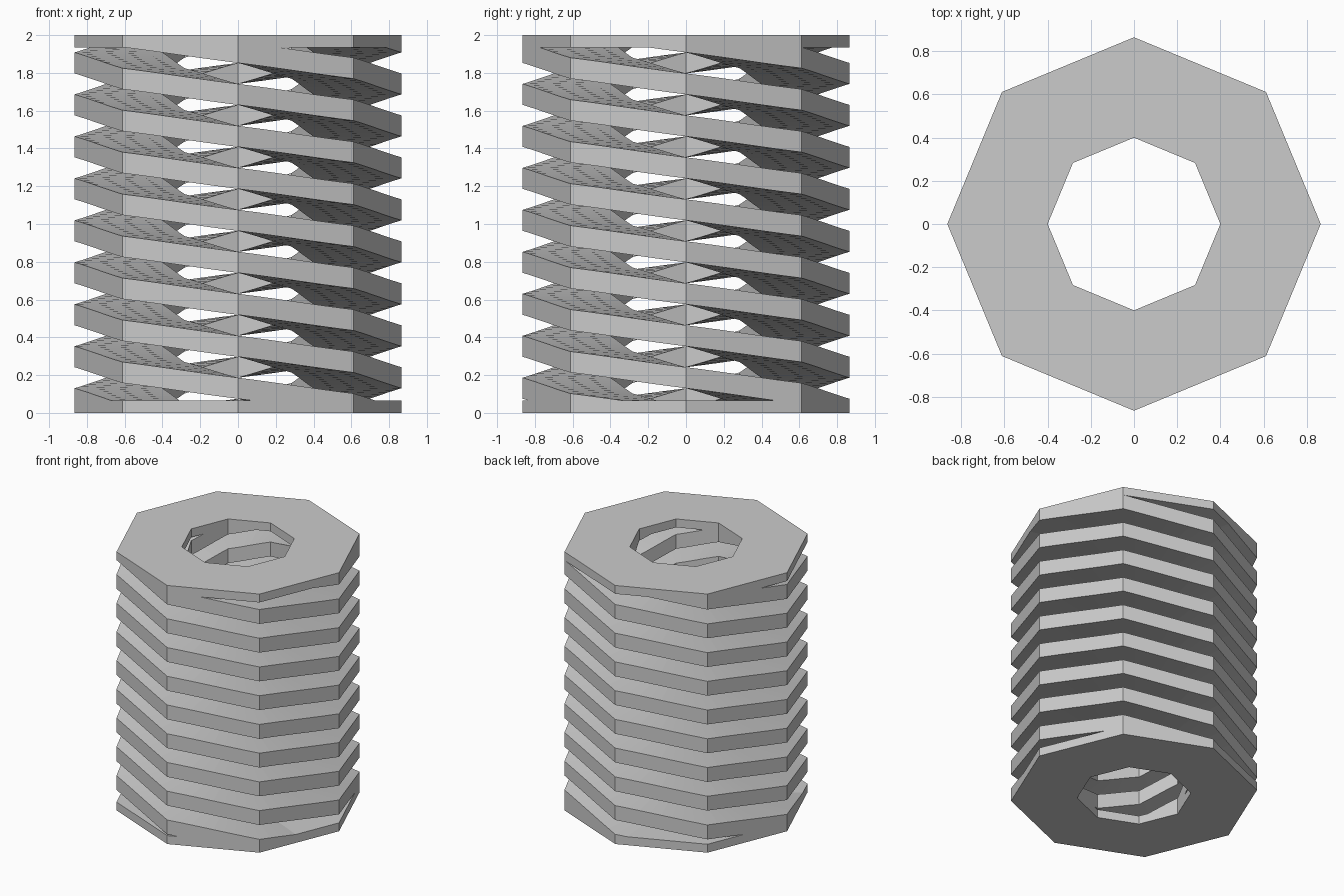
import bpy
import bmesh
from math import cos, sin, pi, radians

OUTER, INNER = 0.865, 0.40      # corner radii of the octagons
SIDES, STEPS = 8, 8             # flat sides, and slices per side
STARTS = 3                      # interleaved strands
PITCH = 2 / 9                   # height from one band to the next
BAND = PITCH / 2                # band thickness
RING = 0.065                    # end ring thickness
HEIGHT = 2.0

cube = bpy.data.objects.get("Cube")
if cube:
    bpy.data.objects.remove(cube, do_unlink=True)

grey = bpy.data.materials.new("plain grey")
grey.use_nodes = True
colour = (0.6, 0.6, 0.6, 1)
grey.diffuse_color = colour
grey.node_tree.nodes["Principled BSDF"].inputs["Base Color"].default_value = colour


def octagon_point(radius, angle, z):
    """Point where a ray at this angle meets the octagon."""
    half = pi / SIDES
    r = radius * cos(half) / cos(angle % (2 * half) - half)
    return r * cos(angle), r * sin(angle), z


def section(bm, angle, z, thick):
    """Rectangular cross-section of a band."""
    return [bm.verts.new(octagon_point(r, angle, h)) for r, h in
            ((INNER, z), (OUTER, z), (OUTER, z + thick), (INNER, z + thick))]


def bridge(bm, a, b):
    for i in range(4):
        j = (i + 1) % 4
        bm.faces.new((a[i], a[j], b[j], b[i]))


def trim(bm, z, up):
    """Cut away everything beyond a level and cap the opening."""
    cut = bmesh.ops.bisect_plane(
        bm, geom=bm.verts[:] + bm.edges[:] + bm.faces[:], dist=1e-6,
        plane_co=(0, 0, z), plane_no=(0, 0, up), clear_outer=True)
    edges = [e for e in cut["geom_cut"] if isinstance(e, bmesh.types.BMEdge)]
    bmesh.ops.holes_fill(bm, edges=edges, sides=0)


def finish(bm, name):
    bmesh.ops.recalc_face_normals(bm, faces=bm.faces[:])
    mesh = bpy.data.meshes.new(name)
    bm.to_mesh(mesh)
    bm.free()
    mesh.materials.append(grey)
    bpy.context.collection.objects.link(bpy.data.objects.new(name, mesh))


# Flat end rings
for name, z in (("bottom_ring", 0), ("top_ring", HEIGHT - RING)):
    bm = bmesh.new()
    loops = [section(bm, 2 * pi * i / SIDES, z, RING) for i in range(SIDES)]
    for i in range(SIDES):
        bridge(bm, loops[i - 1], loops[i])
    finish(bm, name)

# Helical strands, trimmed where they meet the rings
turn = SIDES * STEPS
for k in range(STARTS):
    bm = bmesh.new()
    previous = None
    for i in range(-turn, 4 * turn):
        s = i / turn
        z = 0.075 + PITCH * (k + STARTS * s)
        current = section(bm, radians(-90) - 2 * pi * s, z, BAND)
        if previous:
            bridge(bm, previous, current)
        previous = current
    trim(bm, RING, -1)
    trim(bm, HEIGHT - RING, 1)
    finish(bm, f"strand_{k + 1}")
